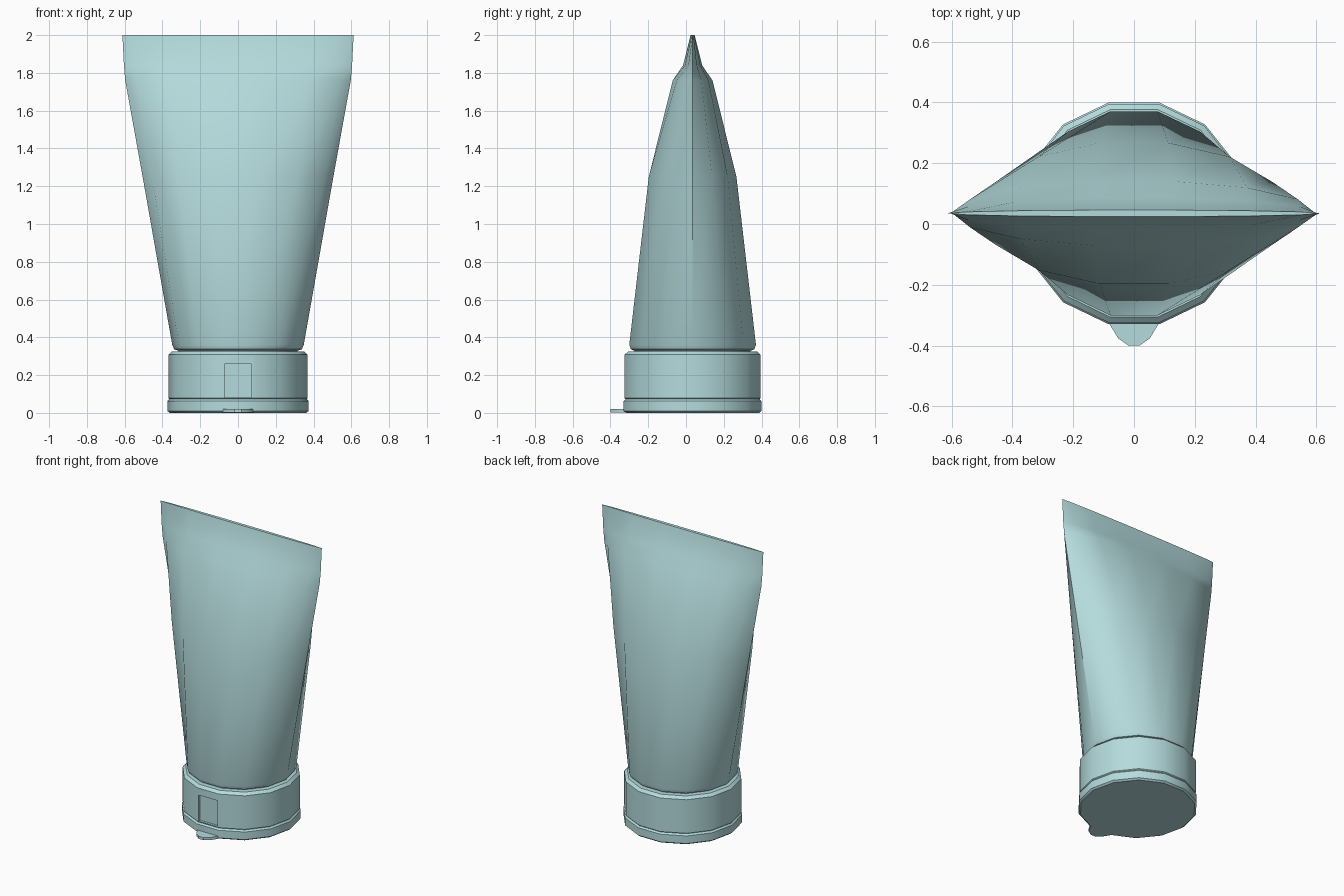
import bpy, bmesh, math

if "Cube" in bpy.data.objects:
    bpy.data.objects.remove(bpy.data.objects["Cube"], do_unlink=True)

SIDES = 14
CENTRE_Y = 0.035

plastic = bpy.data.materials.new("pale_teal_plastic")
plastic.use_nodes = True
colour = (0.46, 0.71, 0.72, 1)
plastic.diffuse_color = colour
plastic.node_tree.nodes["Principled BSDF"].inputs["Base Color"].default_value = colour


def finish(bm, name):
    """Turn a bmesh into a smooth shaded object with sharp creases kept."""
    mesh = bpy.data.meshes.new(name)
    bm.to_mesh(mesh)
    bm.free()
    mesh.materials.append(plastic)
    obj = bpy.data.objects.new(name, mesh)
    bpy.context.collection.objects.link(obj)
    bpy.ops.object.select_all(action='DESELECT')
    obj.select_set(True)
    bpy.context.view_layer.objects.active = obj
    bpy.ops.object.shade_smooth_by_angle(angle=math.radians(35))
    return obj


def loft(rings):
    """Closed loft through elliptical rings given as (z, x radius, y radius)."""
    bm = bmesh.new()
    loops = []
    for z, rx, ry in rings:
        angles = [math.tau * i / SIDES for i in range(SIDES)]
        loops.append([bm.verts.new((rx * math.cos(a), CENTRE_Y + ry * math.sin(a), z))
                      for a in angles])
    for low, high in zip(loops, loops[1:]):
        for i in range(SIDES):
            j = (i + 1) % SIDES
            bm.faces.new((low[i], low[j], high[j], high[i]))
    bm.faces.new(loops[0][::-1])
    bm.faces.new(loops[-1])
    bmesh.ops.recalc_face_normals(bm, faces=bm.faces)
    return bm


def round_loft(profile):
    return loft([(z, r, r) for z, r in profile])


# Squeezed tube: round at the neck, pinched into a flat crimp at the top
finish(loft([
    (0.33, 0.32, 0.32), (0.337, 0.338, 0.335), (0.36, 0.348, 0.344),
    (1.25, 0.505, 0.238), (1.76, 0.597, 0.108),
    (1.84, 0.604, 0.052), (2.0, 0.612, 0.011)]), "tube_body")

# Neck between tube and cap
finish(round_loft([(0.29, 0.315), (0.35, 0.315)]), "neck")

# Cap with a recessed thumb panel on the front facet
bm = round_loft([(0.07, 0.362), (0.078, 0.369), (0.308, 0.369), (0.325, 0.35)])
wall = [f for f in bm.faces if abs(f.normal.z) < 0.1]
panel = min(wall, key=lambda f: f.calc_center_median().y)
bmesh.ops.inset_individual(bm, faces=[panel], thickness=0.01)
for v in panel.verts:
    v.co.x = math.copysign(0.071, v.co.x)
    v.co.z = 0.26 if v.co.z > 0.2 else 0.082
bm.normal_update()
bmesh.ops.inset_individual(bm, faces=[panel], thickness=0.0005, depth=-0.015)
finish(bm, "cap")

# Flip lid under the cap
finish(round_loft([(0.0, 0.362), (0.01, 0.374), (0.062, 0.374), (0.073, 0.364)]), "lid")

# Rounded opening tab at the front of the lid
half = [(0.085, -0.31), (0.08, -0.33), (0.052, -0.376), (0.018, -0.4)]
outline = half + [(-x, y) for x, y in reversed(half)]
bm = bmesh.new()
base = bm.faces.new([bm.verts.new((x, y, 0.003)) for x, y in outline])
top = bmesh.ops.extrude_face_region(bm, geom=[base])["geom"]
bmesh.ops.translate(bm, vec=(0, 0, 0.018),
                    verts=[g for g in top if isinstance(g, bmesh.types.BMVert)])
bmesh.ops.recalc_face_normals(bm, faces=bm.faces)
finish(bm, "lid_tab")
